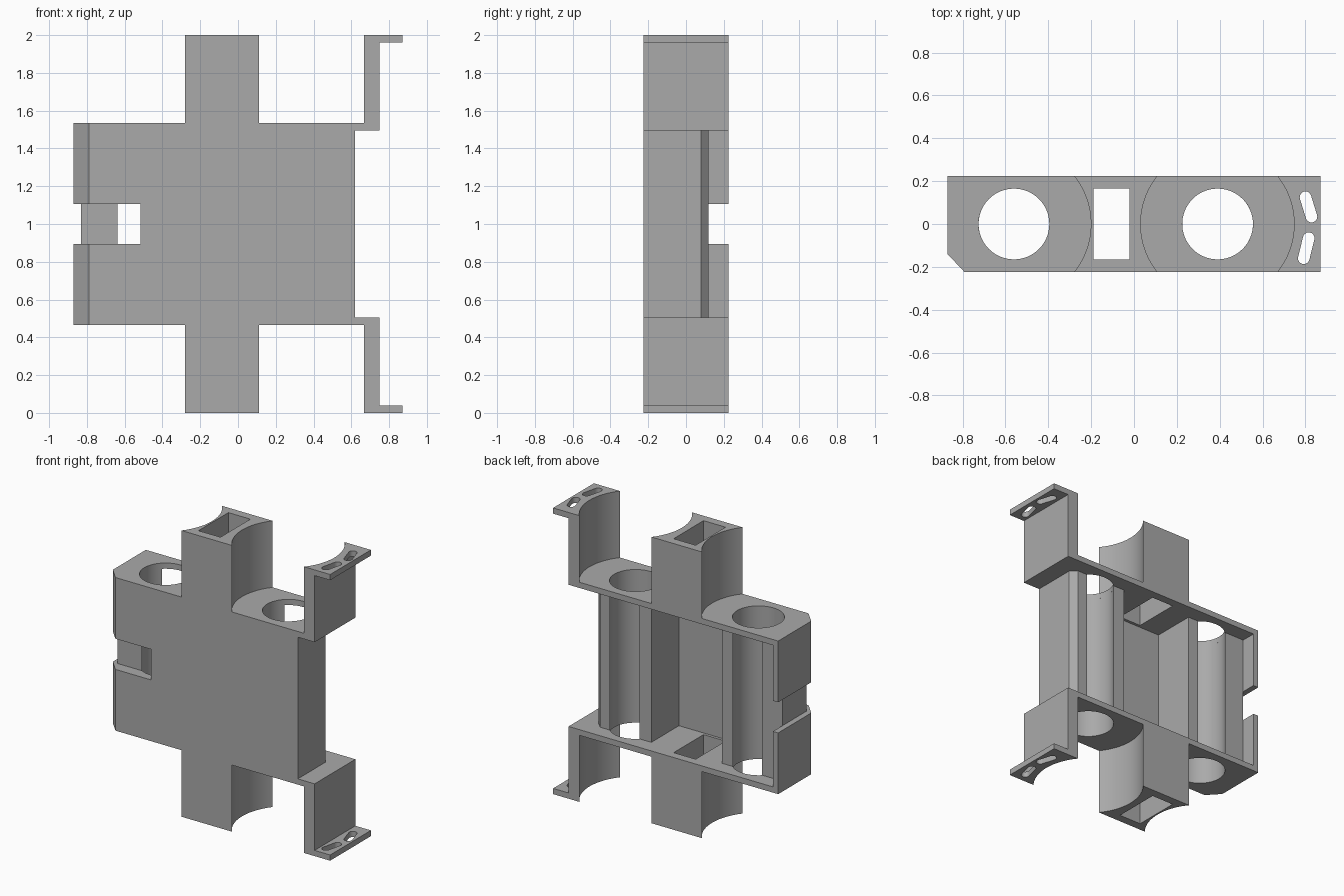
import bpy, bmesh
from math import sin, cos, asin, degrees, radians, atan2, pi

cube = bpy.data.objects.get("Cube")
if cube:
    bpy.data.objects.remove(cube, do_unlink=True)

# Single grey plastic
grey = bpy.data.materials.new("grey_plastic")
grey.use_nodes = True
GREY = (0.4, 0.4, 0.4, 1)
grey.diffuse_color = GREY
for node in grey.node_tree.nodes:
    if node.type == 'BSDF_PRINCIPLED':
        node.inputs["Base Color"].default_value = GREY

D = 0.225                  # half depth
RIGHT_X, LEFT_X = -0.56, 0.39   # bore centres
BORE, CLEAR = 0.165, 0.359      # bore radius, clearance radius
BACK, FRONT = 0.12, -0.185      # block back, inner side of front wall
Z = (0.0, 0.04, 0.465, 0.505)   # lower levels, mirrored about z = 1


def arc(cx, r, a0, a1, n=32):
    """Points on an arc about (cx, 0), angles in degrees."""
    angles = [radians(a0 + (a1 - a0) * i / n) for i in range(n + 1)]
    return [(cx + r * cos(a), r * sin(a)) for a in angles]


def circle(cx, r):
    return arc(cx, r, 0, 360, 64)[:-1]


def slot(a, b, r):
    """Rounded slot from point a to point b."""
    t = atan2(b[1] - a[1], b[0] - a[0])
    pts = []
    for (x, y), start in ((b, t - pi / 2), (a, t + pi / 2)):
        pts += [(x + r * cos(start + pi * i / 10), y + r * sin(start + pi * i / 10))
                for i in range(11)]
    return pts


def prism(name, outlines, z0, z1):
    """Extrude an outline, with any further outlines as holes."""
    curve = bpy.data.curves.new(name + "_profile", 'CURVE')
    curve.dimensions = '2D'
    curve.fill_mode = 'BOTH'
    curve.extrude = (z1 - z0) / 2
    for pts in outlines:
        spline = curve.splines.new('POLY')
        spline.points.add(len(pts) - 1)
        for p, (x, y) in zip(spline.points, pts):
            p.co = (x, y, 0, 1)
        spline.use_cyclic_u = True
    temp = bpy.data.objects.new(name + "_temp", curve)
    bpy.context.collection.objects.link(temp)
    deps = bpy.context.evaluated_depsgraph_get()
    mesh = bpy.data.meshes.new_from_object(temp.evaluated_get(deps))
    bpy.data.objects.remove(temp, do_unlink=True)
    bpy.data.curves.remove(curve)

    bm = bmesh.new()
    bm.from_mesh(mesh)
    bmesh.ops.remove_doubles(bm, verts=bm.verts, dist=0.0001)
    bmesh.ops.translate(bm, verts=bm.verts, vec=(0, 0, (z0 + z1) / 2))
    bmesh.ops.recalc_face_normals(bm, faces=bm.faces)
    bm.to_mesh(mesh)
    bm.free()
    mesh.name = name
    mesh.materials.clear()
    mesh.materials.append(grey)
    obj = bpy.data.objects.new(name, mesh)
    bpy.context.collection.objects.link(obj)
    return obj


def smooth(obj):
    bpy.ops.object.select_all(action='DESELECT')
    obj.select_set(True)
    bpy.context.view_layer.objects.active = obj
    bpy.ops.object.shade_smooth_by_angle(angle=radians(30))


def mirrored_pair(name, outlines, z0, z1):
    """The same prism at the bottom and the top."""
    smooth(prism("lower_" + name, outlines, z0, z1))
    smooth(prism("upper_" + name, outlines, 2 - z1, 2 - z0))


# Body: front wall, right side wall and two bored blocks, open at the back
lip = degrees(asin(BACK / BORE))
corner = [(-0.87, D), (-0.87, -0.14), (-0.79, -D)]
outline = corner + [(0.62, -D), (0.62, 0.08), (0.58, BACK)]
outline += arc(LEFT_X, BORE, lip, -180 - lip, 48)
outline += [(0.184, BACK), (0.184, FRONT), (-0.364, FRONT), (-0.364, BACK)]
outline += arc(RIGHT_X, BORE, lip, -180 - lip, 48)
outline += [(-0.83, BACK), (-0.83, D)]
body = prism("body", [outline], Z[3], 2 - Z[3])

# Notch wrapping around the right front corner
notch = prism("notch_cutter", [[(-0.95, -0.3), (-0.515, -0.3), (-0.515, -0.145),
                                (-0.83, -0.145), (-0.83, 0.3), (-0.95, 0.3)]],
              0.893, 1.107)
notch.hide_render = True
cut = body.modifiers.new("notch", 'BOOLEAN')
cut.operation = 'DIFFERENCE'
cut.solver = 'EXACT'
cut.object = notch
bpy.ops.object.select_all(action='DESELECT')
bpy.context.view_layer.objects.active = body
bpy.ops.object.modifier_apply(modifier=cut.name)
bpy.data.objects.remove(notch, do_unlink=True)
smooth(body)

# End plates with two bores and the central shaft
shaft = [(-0.19, -0.165), (-0.02, -0.165), (-0.02, 0.165), (-0.19, 0.165)]
plate = corner + [(0.75, -D), (0.75, D)]
mirrored_pair("plate", [plate, circle(RIGHT_X, BORE), circle(LEFT_X, BORE), shaft],
              Z[2], Z[3])

# Hollow centre columns with scooped sides
sweep = degrees(asin(D / CLEAR))
column = arc(LEFT_X, CLEAR, 180 + sweep, 180 - sweep) + arc(RIGHT_X, CLEAR, sweep, -sweep)
mirrored_pair("column", [column, shaft], Z[0], Z[2])

# Bracket uprights, scooped on the inner side, and slotted end flanges
r = CLEAR - 0.002
sweep = degrees(asin(D / r))
scoop = arc(LEFT_X, r, sweep, -sweep)
mirrored_pair("bracket", [scoop + [(0.75, -D), (0.75, D)]], Z[1], Z[2])
mirrored_pair("flange", [scoop + [(0.87, -D), (0.87, D)],
                         slot((0.80, 0.125), (0.828, 0.034), 0.027),
                         slot((0.792, -0.16), (0.815, -0.066), 0.027)], Z[0], Z[1])
